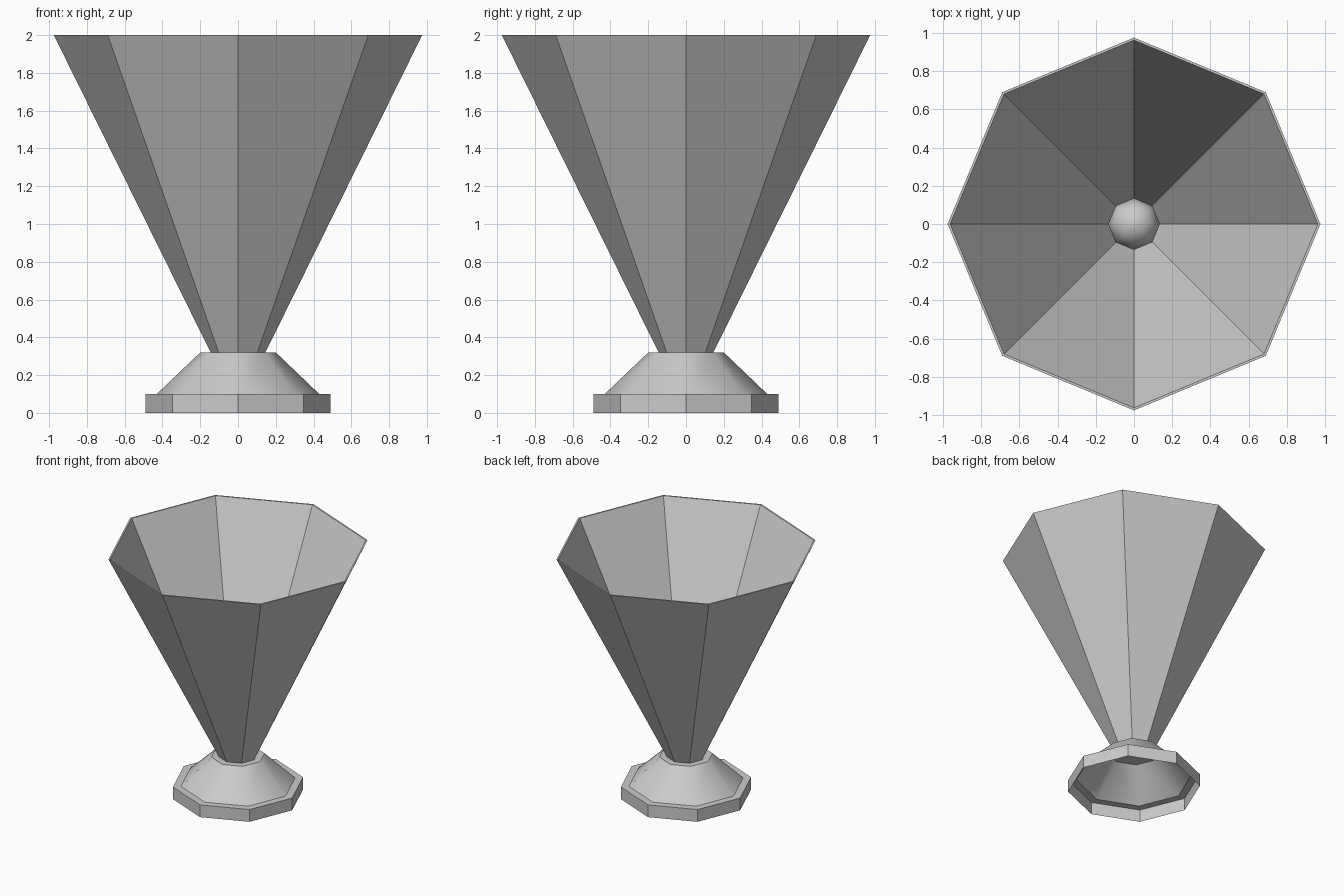
import bpy
import bmesh
import math

SIDES = 8

cube = bpy.data.objects.get("Cube")
if cube:
    bpy.data.objects.remove(cube, do_unlink=True)

# Single pale grey finish
grey = bpy.data.materials.new("pale_grey")
grey.use_nodes = True
GREY = (0.6, 0.6, 0.6, 1.0)
grey.diffuse_color = GREY
grey.node_tree.nodes["Principled BSDF"].inputs["Base Color"].default_value = GREY


def lathe(name, profile, closed=False, cap_end=False):
    """Turn a (radius, height) profile into an eight-sided solid or shell."""
    bm = bmesh.new()
    rings = []
    for radius, z in profile:
        angles = [math.tau * i / SIDES for i in range(SIDES)]
        rings.append([bm.verts.new((radius * math.cos(a), radius * math.sin(a), z))
                      for a in angles])
    pairs = list(zip(rings, rings[1:]))
    if closed:
        pairs.append((rings[-1], rings[0]))
    for low, high in pairs:
        for i in range(SIDES):
            j = (i + 1) % SIDES
            bm.faces.new((low[i], low[j], high[j], high[i]))
    if cap_end:
        bm.faces.new(rings[-1])
    mesh = bpy.data.meshes.new(name)
    bm.to_mesh(mesh)
    bm.free()
    mesh.materials.append(grey)
    obj = bpy.data.objects.new(name, mesh)
    bpy.context.collection.objects.link(obj)
    return obj


def smooth(obj, degrees):
    bpy.ops.object.select_all(action="DESELECT")
    obj.select_set(True)
    bpy.context.view_layer.objects.active = obj
    bpy.ops.object.shade_smooth_by_angle(angle=math.radians(degrees))


# Thin-walled flared bowl, open at the top
lathe("bowl", [(0.145, 0.32), (0.975, 2.0), (0.962, 2.0), (0.132, 0.32)], closed=True)

# Hollow foot: rim wall, narrow ledge, sloped shoulder and flat top
foot = lathe("foot", [(0.49, 0), (0.49, 0.1), (0.43, 0.1), (0.2, 0.32)], cap_end=True)
smooth(foot, 35)

# Rounded knob in the bottom of the bowl
R = 0.135
steps = [math.radians(a) for a in (0, 22, 45, 67, 85)]
knob = lathe("knob", [(R * math.cos(a), 0.32 + R * math.sin(a)) for a in steps], cap_end=True)
smooth(knob, 60)
